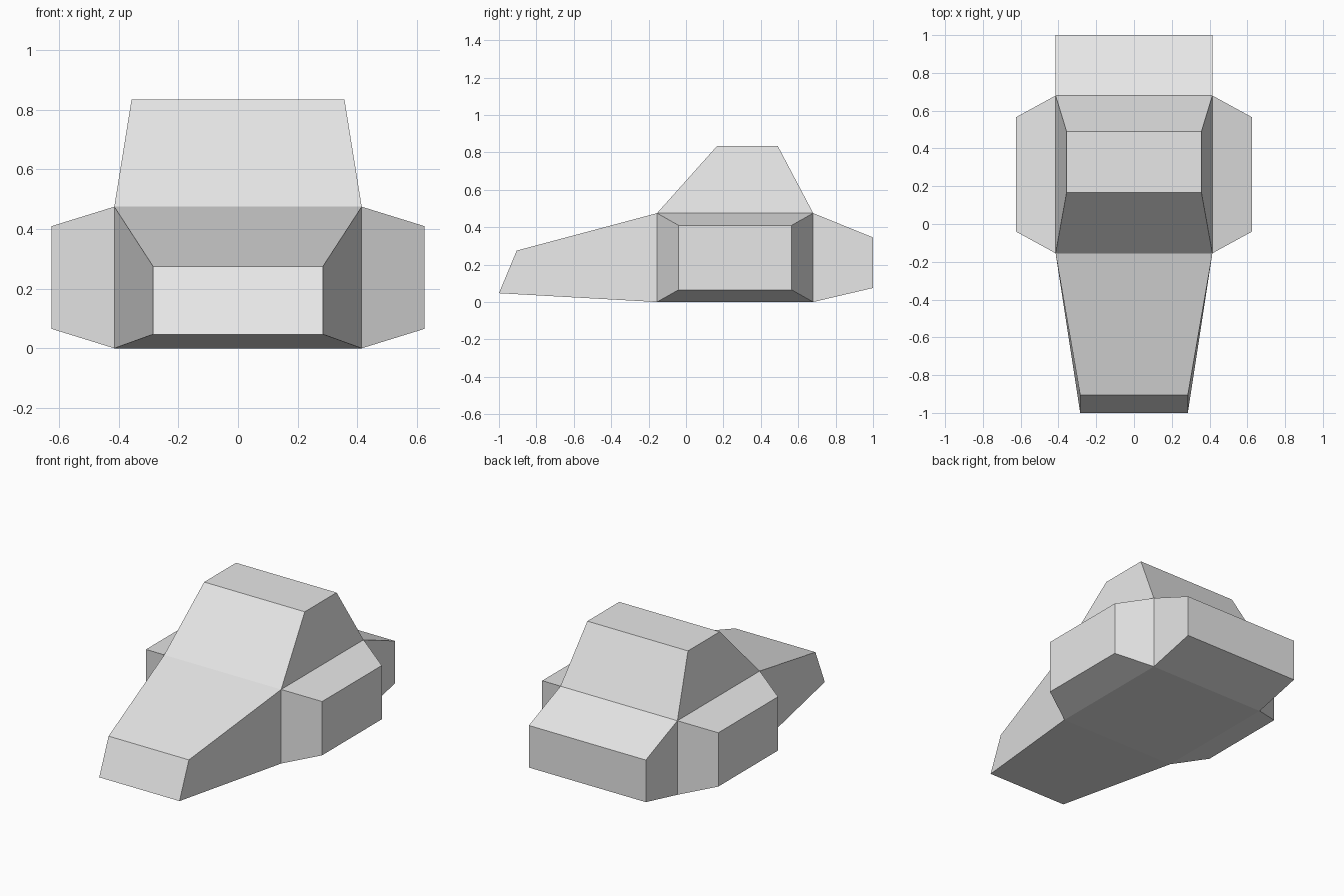
import bpy, bmesh
from mathutils import Vector

if "Cube" in bpy.data.objects:
    bpy.data.objects.remove(bpy.data.objects["Cube"])

grey = bpy.data.materials.new("plain grey")
grey.diffuse_color = (0.8, 0.8, 0.8, 1)
grey.use_nodes = True
grey.node_tree.nodes["Principled BSDF"].inputs["Base Color"].default_value = grey.diffuse_color

bm = bmesh.new()

# Central block of the body
bmesh.ops.create_cube(bm, size=2)
for v in bm.verts:
    v.co = Vector((0.415 * v.co.x, 0.2625 + 0.4175 * v.co.y, 0.2375 + 0.2375 * v.co.z))
bm.normal_update()


def grow(direction, place):
    """Extrude the block face pointing in a direction; place() sets each new corner
    from its side signs (x, y, z)."""
    d = Vector(direction)
    face = max((f for f in bm.faces if f.normal.dot(d) > 0.99),
               key=lambda f: f.calc_center_median().dot(d))
    new = bmesh.ops.extrude_discrete_faces(bm, faces=[face])["faces"][0]
    mid = new.calc_center_median()
    for v in new.verts:
        x, y, z = (1 if c > 0 else -1 for c in v.co - mid)
        v.co = place(x, y, z)
    bm.normal_update()


# Side pods
for s in (-1, 1):
    grow((s, 0, 0), lambda x, y, z: (0.625 * s, 0.2625 + 0.3025 * y, 0.2375 + 0.1725 * z))
# Tapered nose with a leaning front
grow((0, -1, 0), lambda x, y, z: (0.285 * x, -0.905 if z > 0 else -1.0, 0.275 if z > 0 else 0.047))
# Tail
grow((0, 1, 0), lambda x, y, z: (0.415 * x, 1.0, 0.345 if z > 0 else 0.075))
# Cabin
grow((0, 0, 1), lambda x, y, z: (0.357 * x, 0.49 if y > 0 else 0.167, 0.835))

bmesh.ops.recalc_face_normals(bm, faces=bm.faces)
mesh = bpy.data.meshes.new("vehicle_body")
bm.to_mesh(mesh)
bm.free()
mesh.materials.append(grey)
body = bpy.data.objects.new("vehicle_body", mesh)
bpy.context.collection.objects.link(body)
